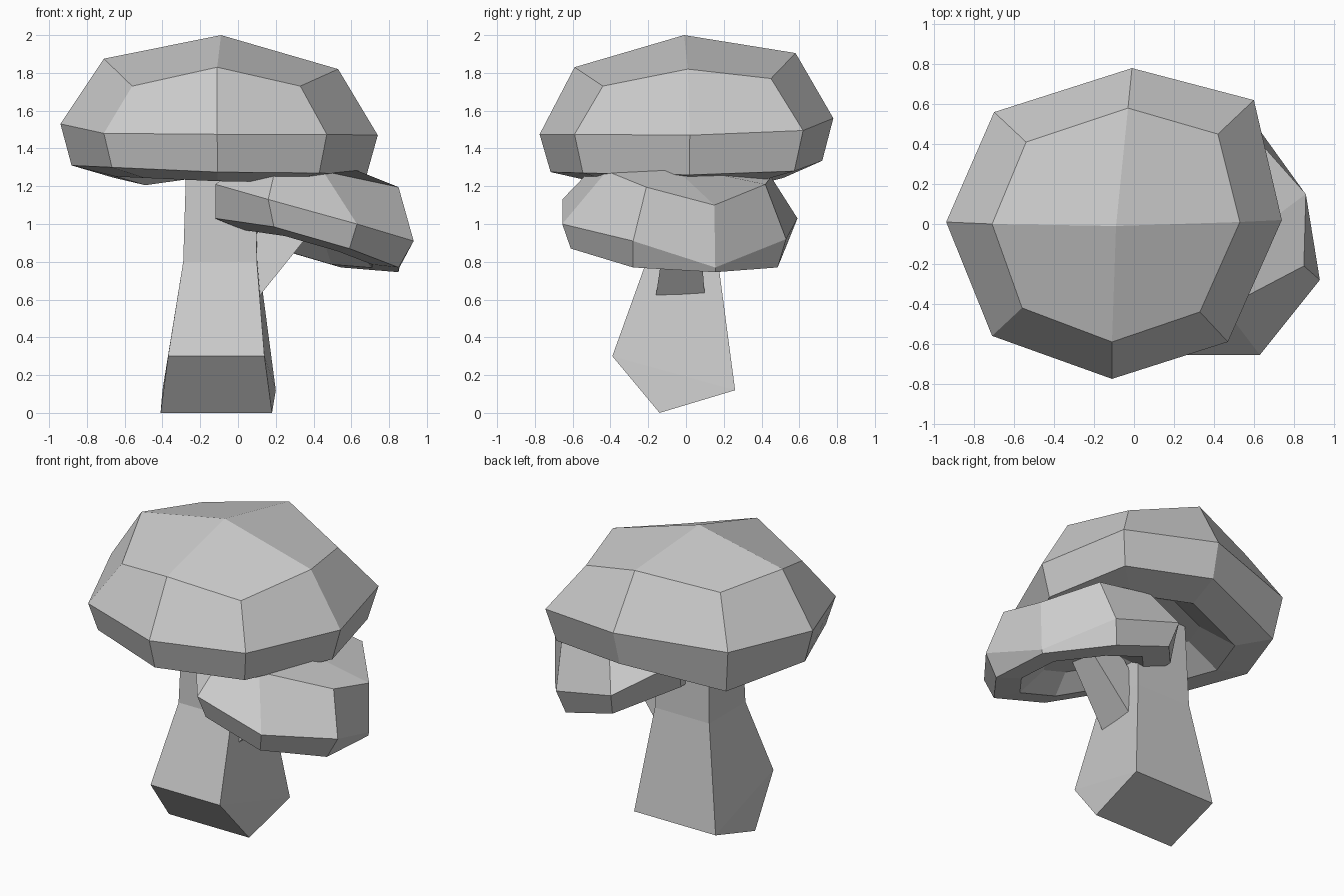
import bpy
import bmesh
from mathutils import Vector

# Remove the default object
default = bpy.data.objects.get("Cube")
if default:
    bpy.data.objects.remove(default, do_unlink=True)

# Single flat material
grey = bpy.data.materials.new("plain_grey")
grey.use_nodes = True
colour = (0.6, 0.6, 0.6, 1.0)
grey.diffuse_color = colour
shader = grey.node_tree.nodes["Principled BSDF"]
shader.inputs["Base Color"].default_value = colour
shader.inputs["Roughness"].default_value = 0.9


def finish(name, bm):
    """Turn a bmesh into a flat shaded object."""
    bmesh.ops.recalc_face_normals(bm, faces=bm.faces)
    mesh = bpy.data.meshes.new(name)
    bm.to_mesh(mesh)
    bm.free()
    mesh.materials.append(grey)
    obj = bpy.data.objects.new(name, mesh)
    bpy.context.scene.collection.objects.link(obj)
    return obj


def bridge(bm, lower, upper):
    """Join two rings of equal length with quads."""
    count = len(lower)
    for i in range(count):
        j = (i + 1) % count
        bm.faces.new((lower[i], lower[j], upper[j], upper[i]))


def scaled(ring, centre, factor, offset):
    """Copy a ring, pulled towards a centre and moved vertically."""
    centre = Vector(centre)
    lift = Vector((0, 0, offset))
    return [centre + (Vector(p) - centre) * factor + lift for p in ring]


def build_cap(name, apex, crown, widest, rim, lip, ceiling):
    """Faceted cap: quads round the apex, side bands, hollow underside."""
    bm = bmesh.new()
    rings = [[bm.verts.new(p) for p in ring]
             for ring in (crown, widest, rim, lip, ceiling)]
    for upper, lower in zip(rings, rings[1:]):
        bridge(bm, lower, upper)
    tip = bm.verts.new(apex)
    top = rings[0]
    for i in range(0, len(top), 2):
        bm.faces.new((tip, top[i], top[i + 1], top[(i + 2) % len(top)]))
    bm.faces.new(rings[-1])
    return finish(name, bm)


# Large cap: rings run left, front, right, back as seen from the front
crown = [(-.71, 0, 1.875), (-.56, -.42, 1.73), (-.11, -.59, 1.83), (.33, -.44, 1.73),
         (.53, .01, 1.82), (.42, .45, 1.77), (-.03, .58, 1.905), (-.54, .41, 1.83)]
widest = [(-.94, .01, 1.53), (-.71, -.56, 1.48), (-.11, -.775, 1.475), (.47, -.59, 1.475),
          (.74, .02, 1.47), (.6, .62, 1.495), (-.01, .78, 1.56), (-.7, .56, 1.53)]
rim_heights = (1.31, 1.3, 1.275, 1.27, 1.26, 1.28, 1.335, 1.245)
rim = [(-.1 + (x + .1) * .93, y * .925, z)
       for (x, y, _), z in zip(widest, rim_heights)]
lip = scaled(rim, (-.1, 0, 1.28), .7, -.05)
ceiling = scaled(lip, (-.1, 0, 1.25), .6, .12)
build_cap("large_cap", (-.09, -.01, 2), crown, widest, rim, lip, ceiling)

# Small leaning cap
small_crown = [(0, -.25, 1.29), (.19, -.53, 1.26), (.45, -.42, 1.28), (.85, -.21, 1.195),
               (.86, .15, 1.1), (.62, .42, 1.21), (.25, .45, 1.25), (0, .2, 1.28)]
small_widest = [(-.12, -.28, 1.21), (.16, -.655, 1.13), (.63, -.655, 1), (.93, -.28, .91),
                (.855, .155, .77), (.585, .53, .92), (.14, .59, 1.03), (-.12, .25, 1.19)]
small_rim = [(-.12, -.25, 1.03), (.19, -.61, .985), (.59, -.61, .87), (.85, -.28, .77),
             (.85, .155, .745), (.545, .485, .77), (.17, .53, .88), (-.11, .21, 1.01)]
small_lip = scaled(small_rim, (.38, -.05, .89), .7, -.02)
small_ceiling = scaled(small_lip, (.38, -.05, .88), .6, .1)
build_cap("small_cap", (.55, -.08, 1.315), small_crown, small_widest,
          small_rim, small_lip, small_ceiling)

# Main stem: square column with a wedge shaped foot
bm = bmesh.new()
sections = [
    [(-.37, -.39, .3), (.14, -.39, .3), (.2, .26, .12), (-.4, .26, .12)],
    [(-.29, -.21, .8), (.1, -.21, .8), (.11, .17, .8), (-.29, .17, .8)],
    [(-.27, -.19, 1.45), (.09, -.19, 1.45), (.09, .15, 1.45), (-.27, .15, 1.45)],
]
foot, waist, head = [[bm.verts.new(p) for p in s] for s in sections]
keel_left = bm.verts.new((-.41, -.14, 0))
keel_right = bm.verts.new((.18, -.14, 0))
bridge(bm, foot, waist)
bridge(bm, waist, head)
bm.faces.new(head)
bm.faces.new((foot[0], foot[1], keel_right, keel_left))
bm.faces.new((keel_left, keel_right, foot[2], foot[3]))
bm.faces.new((foot[1], foot[2], keel_right))
bm.faces.new((foot[3], foot[0], keel_left))
finish("main_stem", bm)

# Side branch: tapered slanted prism rising into the small cap
bm = bmesh.new()
profile = [(.11, .615), (.42, 1.0), (.2, 1.1), (.0, .8)]
front = [bm.verts.new((x, -.16 + (z - .615) * .15, z)) for x, z in profile]
back = [bm.verts.new((x, .1 - (z - .615) * .08, z)) for x, z in profile]
bridge(bm, front, back)
bm.faces.new(front)
bm.faces.new(back)
finish("side_branch", bm)
